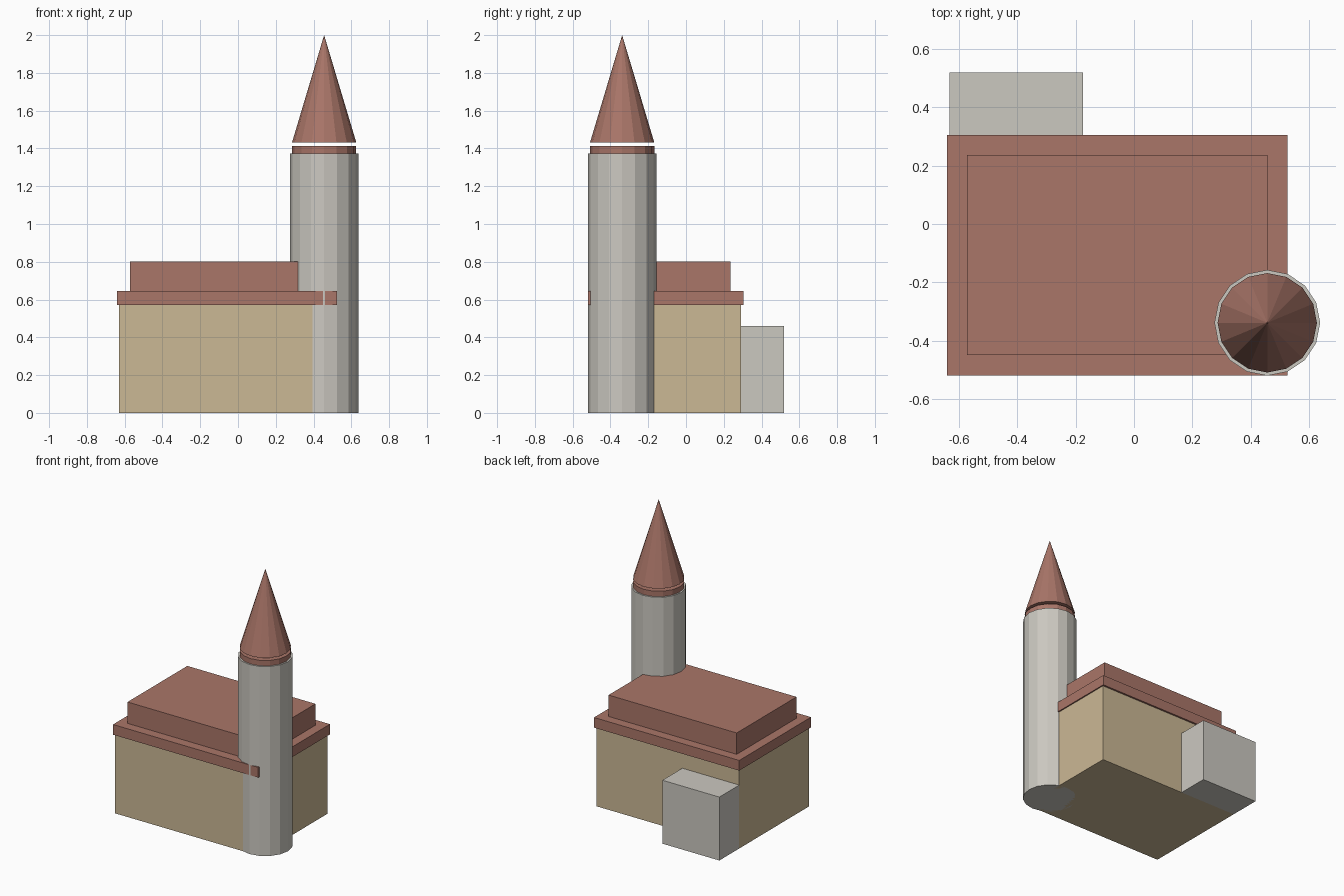
import bpy

if "Cube" in bpy.data.objects:
    bpy.data.objects.remove(bpy.data.objects["Cube"])


def material(name, rgb):
    m = bpy.data.materials.new(name)
    m.diffuse_color = (*rgb, 1)
    m.use_nodes = True
    m.node_tree.nodes["Principled BSDF"].inputs["Base Color"].default_value = m.diffuse_color
    return m


ROOF = material("roof_red", (0.40, 0.18, 0.14))
SAND = material("sand_wall", (0.60, 0.48, 0.30))
STONE = material("pale_stone", (0.60, 0.58, 0.53))


def box(name, x, y, z, mat):
    """Box from (min, max) ranges on each axis."""
    bpy.ops.mesh.primitive_cube_add(size=1)
    o = bpy.context.object
    o.name = name
    o.location = [(r[0] + r[1]) / 2 for r in (x, y, z)]
    o.scale = [r[1] - r[0] for r in (x, y, z)]
    bpy.ops.object.transform_apply(location=False, rotation=False, scale=True)
    o.data.materials.append(mat)
    return o


def round_part(name, r_bottom, r_top, z0, z1, mat):
    """16-sided tower section, standing on the tower axis."""
    bpy.ops.mesh.primitive_cone_add(vertices=16, radius1=r_bottom, radius2=r_top,
                                    depth=z1 - z0,
                                    location=(0.456, -0.338, (z0 + z1) / 2))
    o = bpy.context.object
    o.name = name
    o.data.materials.append(mat)
    return o


# Main hall with stepped roof
box("hall_walls", (-0.631, 0.516), (-0.507, 0.291), (0, 0.572), SAND)
box("roof_eaves", (-0.640, 0.525), (-0.518, 0.304), (0.572, 0.646), ROOF)
box("roof_upper", (-0.572, 0.456), (-0.449, 0.236), (0.646, 0.801), ROOF)

# Annex at the back
box("annex", (-0.631, -0.174), (0.173, 0.519), (0, 0.460), STONE)

# Corner tower: shaft, collar, and spire floating just above the collar
round_part("tower_shaft", 0.181, 0.181, 0, 1.374, STONE)
round_part("tower_collar", 0.170, 0.170, 1.374, 1.413, ROOF)
round_part("tower_spire", 0.170, 0, 1.432, 2.0, ROOF)
